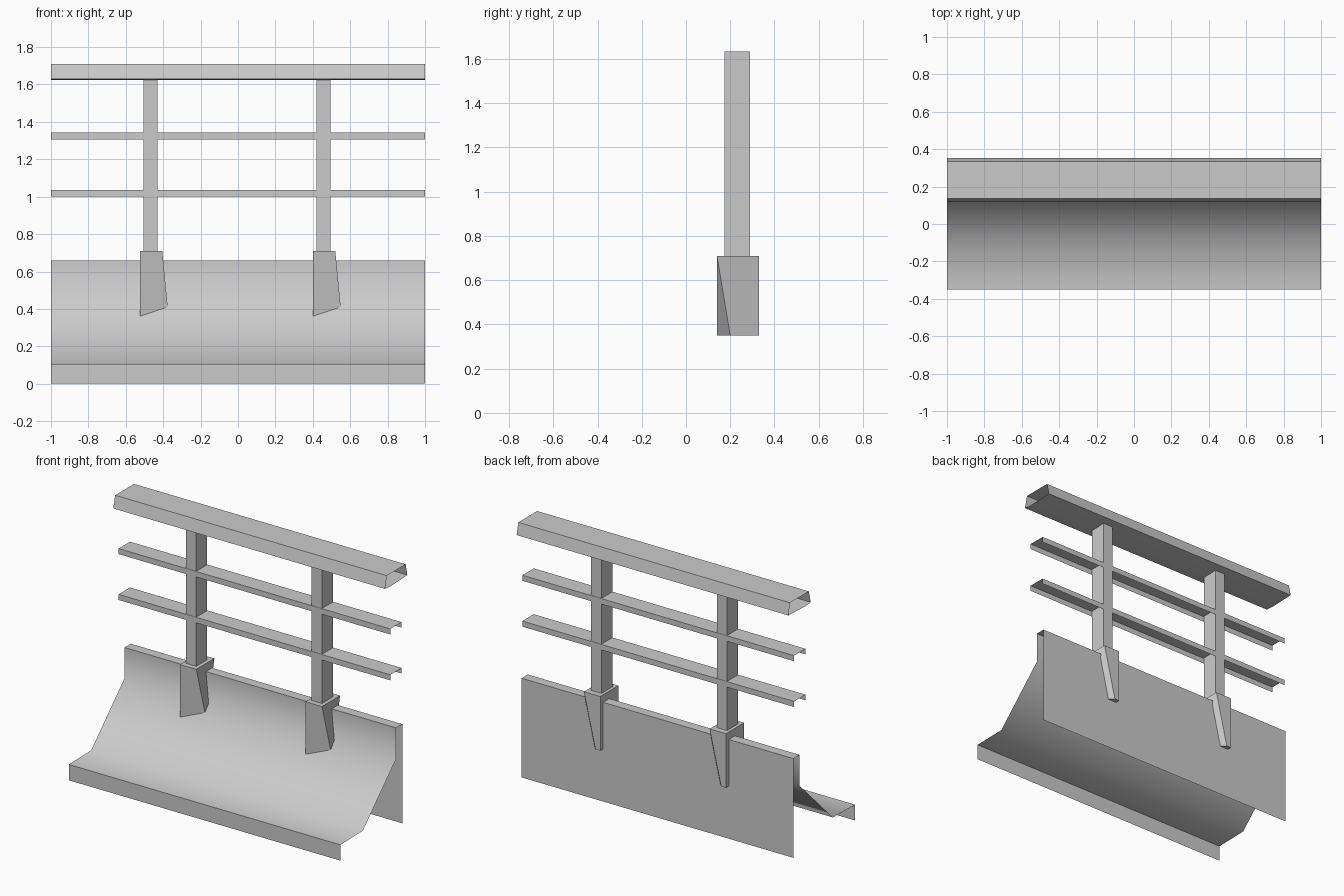
import bpy, bmesh, math

if "Cube" in bpy.data.objects:
    bpy.data.objects.remove(bpy.data.objects["Cube"])


def finish(name, bm, angle):
    mesh = bpy.data.meshes.new(name)
    bm.to_mesh(mesh)
    bm.free()
    obj = bpy.data.objects.new(name, mesh)
    bpy.context.collection.objects.link(obj)
    bpy.ops.object.select_all(action='DESELECT')
    obj.select_set(True)
    bpy.context.view_layer.objects.active = obj
    if angle:
        bpy.ops.object.shade_smooth_by_angle(angle=math.radians(angle))
    return obj


def sheet(name, profile, closed=False, angle=0):
    """Sweep a (y, z) profile along x as an open-ended sheet."""
    bm = bmesh.new()
    left = [bm.verts.new((-1, y, z)) for y, z in profile]
    right = [bm.verts.new((1, y, z)) for y, z in profile]
    n = len(profile)
    for i in range(n if closed else n - 1):
        j = (i + 1) % n
        bm.faces.new((left[i], right[i], right[j], left[j]))
    return finish(name, bm, angle)


def loft(name, bottom, top, angle=0):
    """Closed solid between two loops of four points."""
    bm = bmesh.new()
    b = [bm.verts.new(p) for p in bottom]
    t = [bm.verts.new(p) for p in top]
    for i in range(4):
        j = (i + 1) % 4
        bm.faces.new((b[i], b[j], t[j], t[i]))
    bm.faces.new(t)
    bm.faces.new(b[::-1])
    return finish(name, bm, angle)


def rect(x0, x1, y0, y1, z):
    return [(x0, y0, z), (x1, y0, z), (x1, y1, z), (x0, y1, z)]


# Concrete barrier: toe, ledge, sloped face, upright, cap and back
sheet("barrier_wall", [(-.35, 0), (-.35, .105), (-.115, .11), (.235, .455),
                       (.235, .66), (.30, .66), (.30, 0)], angle=50)

# Hollow top handrail
sheet("top_handrail", [(.117, 1.63), (.137, 1.71), (.335, 1.71),
                       (.352, 1.632), (.175, 1.625)][::1], closed=True, angle=30)

# Inverted channel rails
for name, z0, z1 in (("lower_rail", 1.0, 1.037), ("upper_rail", 1.305, 1.342)):
    sheet(name, [(.173, z0), (.173, z1), (.292, z1), (.292, z0)])

# Posts and the twisted sockets that clamp them to the wall
for side, x in (("left", -.525), ("right", .4)):
    loft(side + "_post", rect(x + .02, x + .095, .175, .29, .705),
         rect(x + .02, x + .095, .175, .29, 1.635))
    loft(side + "_post_socket",
         [(x, .14, .35), (x + .155, .20, .35), (x + .035, .33, .35), (x, .33, .35)],
         rect(x, x + .12, .14, .33, .71), angle=40)
